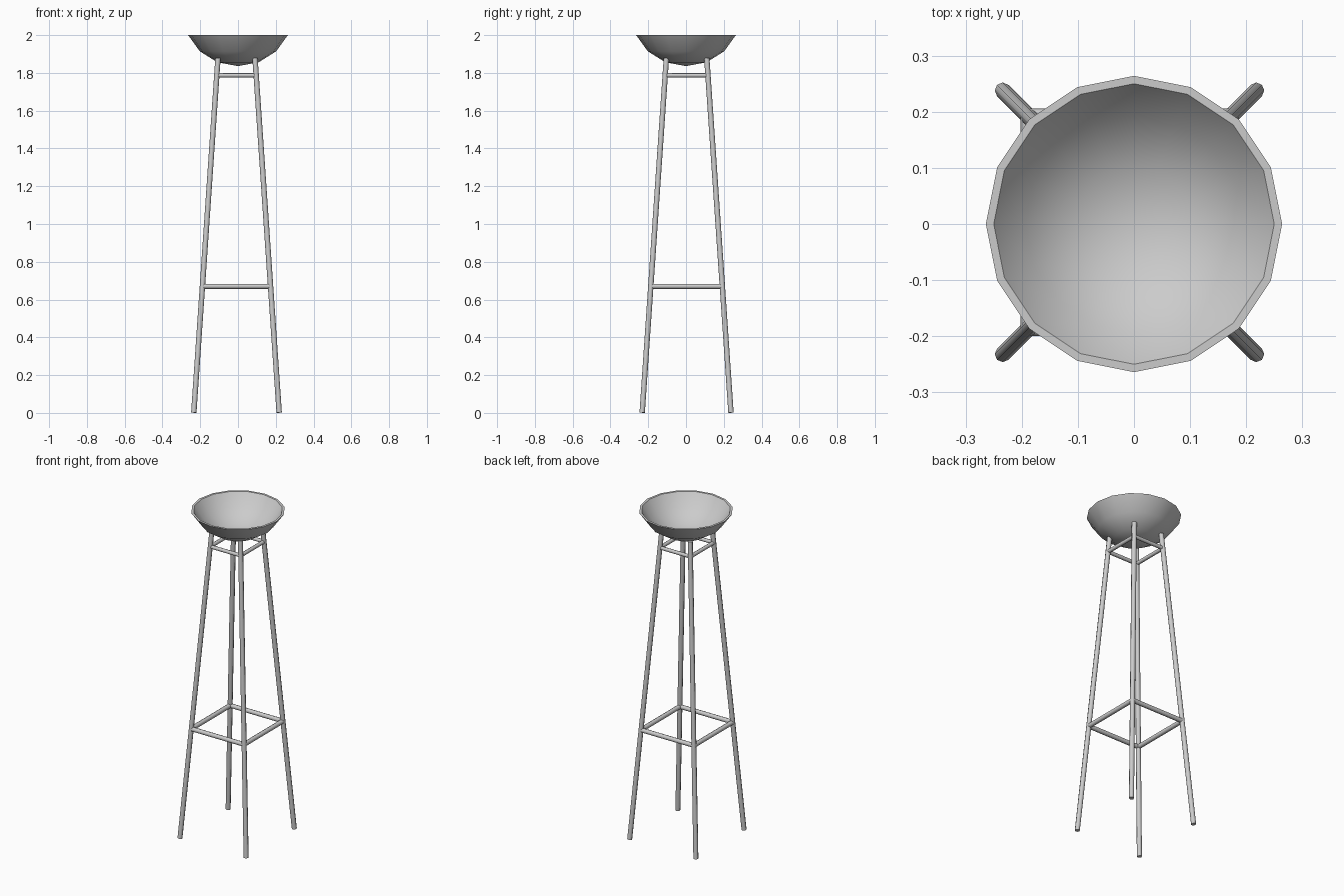
import bpy, bmesh, math
from mathutils import Vector

if "Cube" in bpy.data.objects:
    bpy.data.objects.remove(bpy.data.objects["Cube"], do_unlink=True)

GREY = (0.6, 0.6, 0.6, 1)
metal = bpy.data.materials.new("grey_metal")
metal.use_nodes = True
metal.diffuse_color = GREY
metal.node_tree.nodes["Principled BSDF"].inputs["Base Color"].default_value = GREY


def finish(obj, name, angle):
    obj.name = name
    obj.data.materials.clear()
    obj.data.materials.append(metal)
    bpy.ops.object.select_all(action='DESELECT')
    obj.select_set(True)
    bpy.context.view_layer.objects.active = obj
    bpy.ops.object.shade_smooth_by_angle(angle=math.radians(angle))


def rod(name, a, b, radius):
    """Eight-sided rod between two points."""
    a, b = Vector(a), Vector(b)
    d = b - a
    bpy.ops.mesh.primitive_cylinder_add(vertices=8, radius=radius, depth=d.length,
                                        location=(a + b) / 2)
    obj = bpy.context.object
    obj.rotation_euler = d.to_track_quat('Z', 'Y').to_euler()
    finish(obj, name, 50)


# Bowl: shallow shell turned around z
SEGMENTS = 16
profile = [(0, 1.836), (0.109, 1.856), (0.202, 1.914), (0.264, 2.0),
           (0.25, 2.0), (0.194, 1.924), (0.105, 1.868), (0, 1.848)]
bm = bmesh.new()
verts = [bm.verts.new((r, 0, z)) for r, z in profile]
edges = [bm.edges.new(pair) for pair in zip(verts, verts[1:])]
bmesh.ops.spin(bm, geom=verts + edges, cent=(0, 0, 0), axis=(0, 0, 1),
               angle=math.tau, steps=SEGMENTS, use_merge=True)
bmesh.ops.remove_doubles(bm, verts=bm.verts, dist=0.0005)
bmesh.ops.recalc_face_normals(bm, faces=bm.faces)
mesh = bpy.data.meshes.new("bowl")
bm.to_mesh(mesh)
bm.free()
bowl = bpy.data.objects.new("bowl", mesh)
bpy.context.collection.objects.link(bowl)
finish(bowl, "bowl", 35)

# Stand: four splayed legs, slightly off the bowl's centre
CX, CY = -0.008, 0.003
FOOT, HEAD = 0.226, 0.098
FOOT_Y, HEAD_Y = 0.235, 0.107
BASE, TOP = 0.0015, 1.878
RADIUS = 0.0142
corners = [("front_right", -1, -1), ("front_left", 1, -1),
           ("back_left", 1, 1), ("back_right", -1, 1)]


def on_leg(sx, sy, z):
    t = (z - BASE) / (TOP - BASE)
    return (CX + sx * (FOOT + (HEAD - FOOT) * t),
            CY + sy * (FOOT_Y + (HEAD_Y - FOOT_Y) * t), z)


for name, sx, sy in corners:
    rod(name + "_leg", on_leg(sx, sy, BASE), on_leg(sx, sy, TOP), RADIUS)

# Two square rings of rails between neighbouring legs
sides = ["front", "left", "back", "right"]
for level, z, radius in [("lower", 0.67, 0.0135), ("upper", 1.787, 0.0112)]:
    for i, side in enumerate(sides):
        _, ax, ay = corners[i]
        _, bx, by = corners[(i + 1) % 4]
        rod(f"{level}_{side}_rail", on_leg(ax, ay, z), on_leg(bx, by, z), radius)
